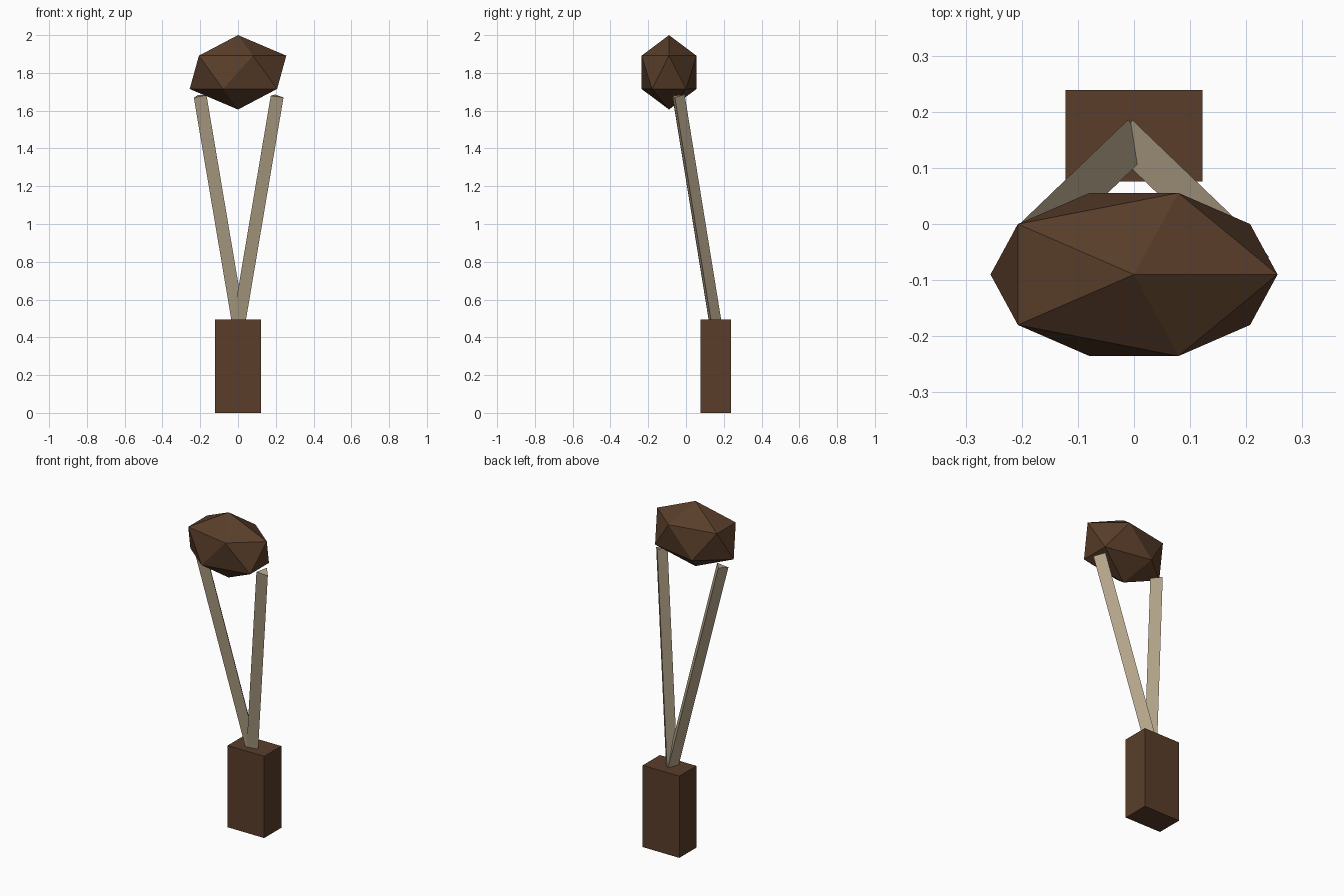
import bpy, bmesh, math
from mathutils import Vector, Matrix

cube = bpy.data.objects.get("Cube")
if cube:
    bpy.data.objects.remove(cube, do_unlink=True)


def make_material(name, rgb):
    mat = bpy.data.materials.new(name)
    mat.use_nodes = True
    color = (*rgb, 1.0)
    mat.diffuse_color = color
    mat.node_tree.nodes["Principled BSDF"].inputs["Base Color"].default_value = color
    return mat


def finish(bm, name, mat):
    bmesh.ops.recalc_face_normals(bm, faces=bm.faces)
    mesh = bpy.data.meshes.new(name)
    bm.to_mesh(mesh)
    bm.free()
    mesh.materials.append(mat)
    obj = bpy.data.objects.new(name, mesh)
    bpy.context.collection.objects.link(obj)
    return obj


brown = make_material("dark brown", (0.1, 0.048, 0.023))
tan = make_material("pale tan", (0.45, 0.37, 0.25))

# Handle block
bm = bmesh.new()
bmesh.ops.create_cube(bm, size=1.0, matrix=Matrix.Translation((0, 0.157, 0.247))
                      @ Matrix.Diagonal((0.245, 0.163, 0.494, 1)))
finish(bm, "handle", brown)


# Three-sided prong between two points
def prong(name, start, end, radius=0.04, first_angle=100):
    start, end = Vector(start), Vector(end)
    axis = end - start
    tilt = Vector((0, 0, 1)).rotation_difference(axis)
    bm = bmesh.new()
    rings = []
    for center in (start, end):
        ring = []
        for i in range(3):
            a = math.radians(first_angle + 120 * i)
            offset = Vector((math.cos(a), math.sin(a), 0)) * radius
            ring.append(bm.verts.new(center + tilt @ offset))
        rings.append(ring)
    low, high = rings
    bm.faces.new(low)
    bm.faces.new(high)
    for i in range(3):
        j = (i + 1) % 3
        bm.faces.new((low[i], low[j], high[j], high[i]))
    return finish(bm, name, tan)


for side, name in ((1, "left_prong"), (-1, "right_prong")):
    prong(name, (0, 0.15, 0.47), (side * 0.204, -0.046, 1.678))

# Faceted stone resting over the prongs
bm = bmesh.new()
bmesh.ops.create_icosphere(bm, subdivisions=1, radius=1.0,
                           matrix=Matrix.Translation((0, -0.09, 1.803))
                           @ Matrix.Diagonal((0.286, 0.171, 0.197, 1)))
finish(bm, "stone", brown)
